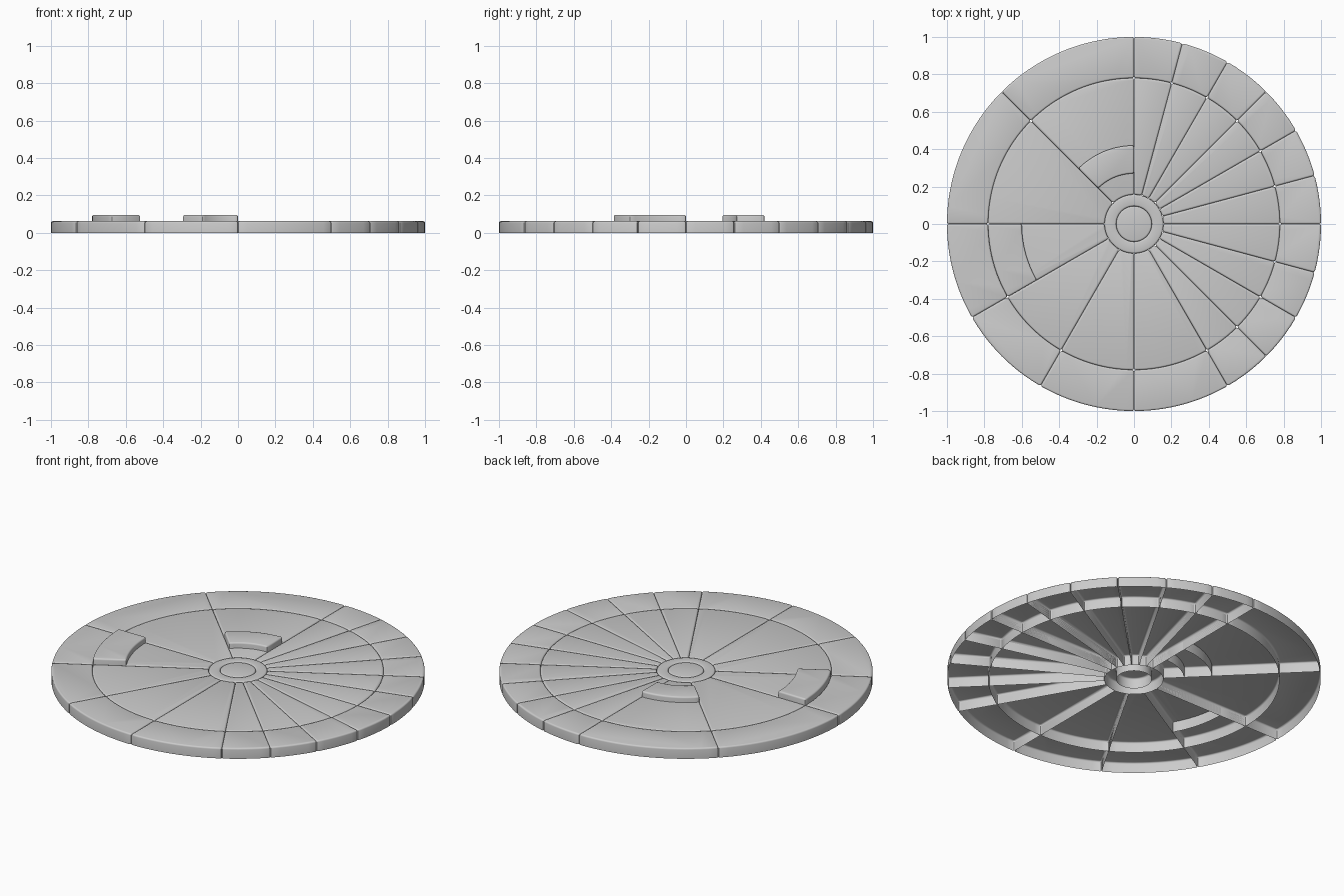
import bpy, bmesh
from math import sin, cos, asin, radians, pi, ceil

if "Cube" in bpy.data.objects:
    bpy.data.objects.remove(bpy.data.objects["Cube"])

H, B = 0.062, 0.009            # tile height, edge rounding
R_CORE, R_HUB, R_MID, R_OUT = 0.095, 0.157, 0.78, 1.0


def edge_rings(h):
    """(inset, z) pairs: straight wall, then rounded top edge."""
    rings = [(0, 0)]
    for k in range(4):
        t = k * pi / 6
        rings.append((B * (1 - cos(t)), h - B + B * sin(t)))
    return rings


def finish(name, bm):
    me = bpy.data.meshes.new(name)
    bm.to_mesh(me)
    bm.free()
    ob = bpy.data.objects.new(name, me)
    bpy.context.collection.objects.link(ob)
    bpy.context.view_layer.objects.active = ob
    ob.select_set(True)
    bpy.ops.object.shade_smooth_by_angle(angle=radians(40))
    ob.select_set(False)


def bridge(bm, a, b):
    n = len(a)
    for i in range(n):
        j = (i + 1) % n
        bm.faces.new((a[i], a[j], b[j], b[i]))


def sector_outline(r0, r1, a0, a1, inset):
    """Counter-clockwise ring-sector outline, inset, with rounded corners."""
    r0, r1 = r0 + inset, r1 - inset
    c = max(0.01 - inset, 0.002)
    n = max(3, ceil((a1 - a0) / radians(2.5)))

    def ray(r, a, t):
        return (r * cos(a) - t * sin(a), r * sin(a) + t * cos(a))

    def arc(r):
        d = asin((inset + c) / r)
        return [(r * cos(a), r * sin(a)) for a in
                (a0 + d + (a1 - a0 - 2 * d) * i / n for i in range(n + 1))]

    k = 0.3 * c
    return ([ray(r0 + c, a0, inset), ray(r1 - c, a0, inset), ray(r1 - k, a0, inset + k)]
            + arc(r1)
            + [ray(r1 - k, a1, -inset - k), ray(r1 - c, a1, -inset),
               ray(r0 + c, a1, -inset), ray(r0 + k, a1, -inset - k)]
            + arc(r0)[::-1] + [ray(r0 + k, a0, inset + k)])


def sector(name, r0, r1, d0, d1, h=H):
    """Open-bottomed ring-sector tile."""
    bm = bmesh.new()
    loops = [[bm.verts.new((x, y, z)) for x, y in
              sector_outline(r0, r1, radians(d0), radians(d1), i)]
             for i, z in edge_rings(h)]
    for a, b in zip(loops, loops[1:]):
        bridge(bm, a, b)
    bm.faces.new(loops[-1])
    finish(name, bm)


def lathe(name, profile, cap=False, n=96):
    bm = bmesh.new()
    loops = [[bm.verts.new((r * cos(2 * pi * i / n), r * sin(2 * pi * i / n), z))
              for i in range(n)] for r, z in profile]
    for a, b in zip(loops, loops[1:]):
        bridge(bm, a, b)
    if cap:
        bm.faces.new(loops[-1])
    finish(name, bm)


# inner wedges and outer rim tiles share the same radial cuts
cuts = [0, 15, 30, 45, 60, 75, 90, 135, 180, 210, 240, 270, 300, 315, 330, 345, 360]
for i, (d0, d1) in enumerate(zip(cuts, cuts[1:])):
    sector(f"wedge_tile_{i + 1}", R_HUB, R_MID, d0, d1)
    sector(f"rim_tile_{i + 1}", R_MID, R_OUT, d0, d1)

# raised blocks standing through two of the wedges
sector("inner_raised_block", 0.27, 0.42, 90, 135, 0.095)
sector("outer_raised_block", 0.60, R_MID, 180, 210, 0.095)

# hub ring and central disc
rings = edge_rings(H)
lathe("hub_ring", [(R_HUB - i, z) for i, z in rings]
      + [(R_CORE + i, z) for i, z in reversed(rings)])
lathe("centre_disc", [(R_CORE - i, z) for i, z in rings], cap=True)
